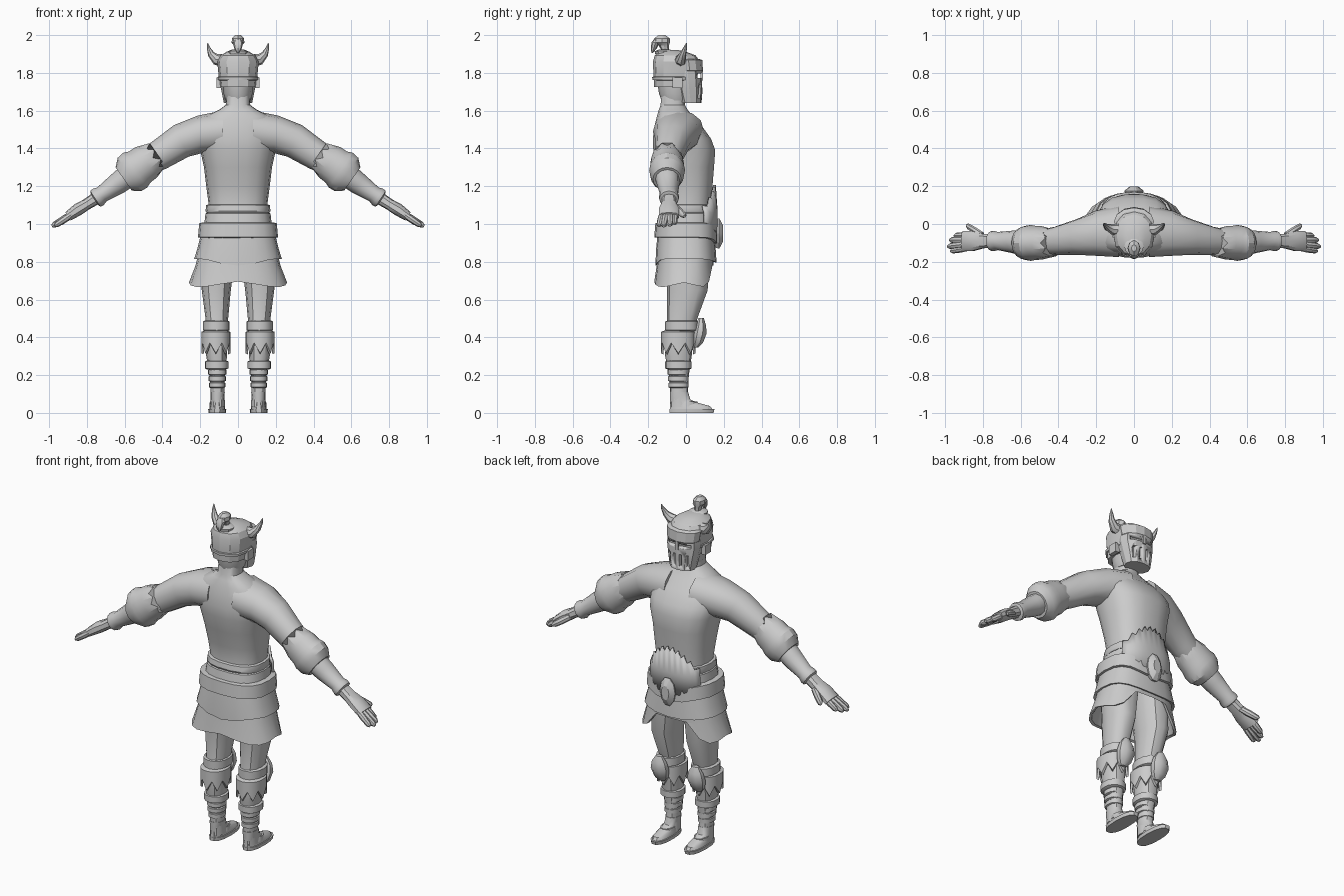
import bpy, bmesh, math
from math import sin, cos, pi, radians

grey = bpy.data.materials.new("plain_grey")
grey.diffuse_color = (0.6, 0.6, 0.6, 1)


def finish(name, bm, mirror=False, thick=0, angle=35):
    bmesh.ops.recalc_face_normals(bm, faces=bm.faces)
    me = bpy.data.meshes.new(name)
    bm.to_mesh(me)
    bm.free()
    ob = bpy.data.objects.new(name, me)
    bpy.context.collection.objects.link(ob)
    me.materials.append(grey)
    bpy.context.view_layer.objects.active = ob
    for o in bpy.context.selected_objects:
        o.select_set(False)
    ob.select_set(True)
    bpy.ops.object.shade_smooth_by_angle(angle=radians(angle))
    if thick:
        ob.modifiers.new("thickness", 'SOLIDIFY').thickness = thick
    if mirror:
        ob.modifiers.new("mirror", 'MIRROR')
    return ob


def loft(name, rings, n=12, power=2.0, mirror=False, caps=True, phase=0.0, **kw):
    """Ring: (x, y, z, half width, half depth, tilt in degrees, edge function)."""
    bm = bmesh.new()
    loops = []
    for r in rings:
        x, y, z, ru, rv = r[:5]
        t = radians(r[5]) if len(r) > 5 else 0
        edge = r[6] if len(r) > 6 else (lambda a: 0)
        loop = []
        for k in range(n):
            a = 2 * pi * (k + phase) / n
            c, s = cos(a), sin(a)
            u = math.copysign(abs(c) ** (2 / power), c) * ru
            v = math.copysign(abs(s) ** (2 / power), s) * rv
            e = edge(a)
            loop.append(bm.verts.new((x + u * cos(t) - e * sin(t), y + v, z + u * sin(t) + e * cos(t))))
        loops.append(loop)
    for A, B in zip(loops, loops[1:]):
        for k in range(n):
            bm.faces.new((A[k], A[(k + 1) % n], B[(k + 1) % n], B[k]))
    if caps:
        bm.faces.new(loops[0])
        bm.faces.new(loops[-1])
    return finish(name, bm, mirror, **kw)


def span(z, rx, y0, y1, *edge, x=0):
    """Level ring given by its back and front depth."""
    return (x, (y0 + y1) / 2, z, rx, (y1 - y0) / 2, 0, *edge)


def box(name, c, d, mirror=False):
    bm = bmesh.new()
    bmesh.ops.create_cube(bm, size=1)
    for v in bm.verts:
        v.co = [v.co[i] * d[i] + c[i] for i in range(3)]
    return finish(name, bm, mirror)


def zigzag(n, amp):
    return lambda a: amp * (round(a * n / (2 * pi)) % 2)


# Torso and neck
loft("torso", [span(1.0, .165, -.13, .13), span(1.1, .155, -.115, .135), span(1.2, .168, -.13, .142),
               span(1.3, .18, -.155, .15), span(1.39, .2, -.175, .157), span(1.45, .21, -.178, .135),
               span(1.52, .2, -.168, .085), span(1.57, .17, -.155, .035), span(1.605, .1, -.145, .01),
               span(1.63, .065, -.135, -.005), span(1.72, .06, -.13, 0)], n=18, power=2.5)

# Arms, elbow guards and forearms
loft("arm", [(.08, -.04, 1.49, .11, .135, 90), (.2, -.048, 1.475, .1, .12, 83), (.3, -.068, 1.44, .092, .095, 65),
             (.42, -.09, 1.362, .08, .075, 56), (.52, -.1, 1.3, .065, .065, 55)], mirror=True, power=2.2)
loft("elbow_guard", [(.45, -.1, 1.35, .08, .075, 55, zigzag(16, .03)), (.485, -.1, 1.327, .098, .088, 55),
                     (.52, -.1, 1.302, .1, .09, 55), (.545, -.1, 1.285, .112, .095, 55),
                     (.575, -.1, 1.262, .108, .09, 55), (.605, -.1, 1.238, .075, .075, 55)],
     n=16, mirror=True, angle=25)
loft("forearm", [(.59, -.1, 1.25, .062, .065, 55), (.64, -.095, 1.212, .058, .06, 55),
                 (.72, -.09, 1.157, .044, .048, 56), (.74, -.09, 1.143, .052, .054, 57),
                 (.755, -.09, 1.133, .05, .052, 57), (.76, -.09, 1.13, .035, .04, 57)], mirror=True)

# Hands
loft("palm", [(.745, -.09, 1.14, .034, .036, 57), (.8, -.09, 1.105, .03, .04, 58),
              (.85, -.09, 1.075, .033, .054, 58), (.9, -.09, 1.04, .026, .056, 55)], n=10, power=2.5, mirror=True)


def finger(name, y0, y1, x1, z1, r, x0=.87, z0=1.058):
    t = 90 - math.degrees(math.atan2(z0 - z1, x1 - x0))
    pts = [(0, .9), (.45, 1), (.88, .85), (1, .4)]
    loft(name, [(x0 + (x1 - x0) * f, y0 + (y1 - y0) * f, z0 + (z1 - z0) * f, r * s, r * s, t) for f, s in pts],
         n=8, mirror=True)


finger("little_finger", -.125, -.143, .97, .99, .018)
finger("ring_finger", -.105, -.118, .985, .988, .019)
finger("middle_finger", -.083, -.085, .975, .992, .019)
finger("index_finger", -.06, -.062, .95, 1.0, .018)
finger("thumb", -.06, -.008, .885, 1.04, .02, x0=.8, z0=1.095)

# Waist wraps and belt
loft("waist_wrap_upper", [span(1.06, .168, -.13, .14), span(1.07, .172, -.135, .145),
                          span(1.1, .168, -.13, .145), span(1.105, .15, -.11, .13)], n=18, power=2.5)
loft("waist_wrap_lower", [span(.99, .18, -.145, .15), span(1.055, .172, -.135, .148),
                          span(1.065, .155, -.12, .13)], n=18, power=2.5)
droop = lambda a: -.035 * max(0, sin(a)) ** 6
loft("belt", [span(.925, .19, -.14, .14, droop), span(.93, .212, -.168, .168, droop),
              span(1.005, .205, -.162, .165, droop), span(1.01, .17, -.13, .14, droop)], n=20, power=2.6)

# Layered skirt with shaped hems, each with an inner face
hem_a = lambda a: -.035 * max(0, -sin(a)) ** 8 - .02 * max(0, sin(a)) ** 4
hem_b = lambda a: -.025 * abs(sin(2 * a)) + .15 * max(0, sin(a)) ** 8 + .005 * max(0, -sin(a)) ** 4
loft("skirt_upper", [span(.95, .195, -.15, .15), span(.87, .215, -.158, .157), span(.815, .232, -.162, .162, hem_a),
                     span(.82, .215, -.147, .147, hem_a), span(.94, .18, -.13, .13)], n=20, power=2.6, caps=False)
loft("skirt_lower", [span(.88, .2, -.145, .145), span(.78, .225, -.155, .145), span(.69, .26, -.168, .145, hem_b),
                     span(.695, .245, -.155, .132, hem_b), span(.86, .18, -.13, .13)], n=20, power=2.6, caps=False)

# Ragged fur panel on the belly
bm = bmesh.new()
cols = []
for k in range(-9, 10):
    f = k / 9
    x, y = .165 * f, .156 * (1 - abs(f * .9) ** 2.6) ** (1 / 2.6)
    top = 1.07 + .11 * (1 - f * f) + .028 * (k % 2)
    cols.append([bm.verts.new((x * s, y + o, z)) for z, s, o in ((.94, 1.05, .01), (1.06, 1, .012), (top, .95, .002))])
for A, B in zip(cols, cols[1:]):
    for i in (0, 1):
        bm.faces.new((A[i], A[i + 1], B[i + 1], B[i]))
finish("fur_panel", bm, thick=.014)

# Oval buckle
bm = bmesh.new()
prev = None
for s, y in ((.9, .15), (1, .175), (.8, .185), (.5, .197)):
    ring = [bm.verts.new((.05 * s * cos(k * pi / 5), y, .95 + .085 * s * sin(k * pi / 5))) for k in range(10)]
    if prev:
        for k in range(10):
            bm.faces.new((prev[k], prev[(k + 1) % 10], ring[(k + 1) % 10], ring[k]))
    prev = ring
bm.faces.new(prev)
finish("buckle", bm, angle=20)

# Legs
loft("leg", [span(.9, .095, -.12, .12, x=.1), span(.65, .077, -.1, .115, x=.115), span(.5, .06, -.1, .06, x=.112),
             span(.4, .06, -.115, .04, x=.115), span(.3, .055, -.11, .03, x=.113), span(.2, .04, -.09, .015, x=.11),
             span(.1, .036, -.083, .01, x=.108), span(.03, .04, -.085, .03, x=.108)], mirror=True, power=2.2)


def band(name, z0, z1, r, y0, y1, x=.113, edge=None):
    e = (edge,) if edge else ()
    loft(name, [span(z0, r - .012, y0 + .012, y1 - .012, *e, x=x), span(z0 + .006, r, y0, y1, *e, x=x),
                span(z1 - .006, r, y0, y1, x=x), span(z1, r - .015, y0 + .015, y1 - .015, x=x)],
         n=16, power=2.2, mirror=True)


band("knee_band", .432, .49, .071, -.11, .065, x=.115)
band("shin_fur", .31, .435, .077, -.132, .05, x=.117, edge=zigzag(16, .055))
band("shin_band", .23, .278, .063, -.11, .03)
for i in range(3):
    band("ankle_wrap", .13 + .034 * i, .165 + .034 * i, .043 + .003 * i, -.092 - .003 * i, .014, x=.11)
loft("knee_pad", [span(.345, .02, .035, .065, x=.12), span(.37, .042, .03, .092, x=.12),
                  span(.42, .055, .035, .112, x=.12), span(.465, .045, .05, .108, x=.12),
                  span(.502, .02, .065, .095, x=.12)], n=8, phase=.5, mirror=True)

# Shoes
loft("shoe_sole", [span(0, .046, -.09, .148, x=.11), span(.02, .048, -.09, .153, x=.11)], n=14, power=2.4, mirror=True)
loft("shoe", [span(.018, .042, -.088, .143, x=.11), span(.036, .04, -.086, .13, x=.11), span(.052, .036, -.085, .07, x=.11),
              span(.07, .036, -.085, .025, x=.109), span(.11, .038, -.086, .012, x=.108)], n=14, power=2.3, mirror=True)
loft("shoe_strap", [span(.035, .042, -.05, .06, x=.11), span(.06, .039, -.04, .06, x=.11)], n=12, mirror=True)

# Helmet: neck guard, dome, brow and visor
loft("neck_guard", [span(1.655, .065, -.13, .02), span(1.69, .077, -.143, .03), span(1.74, .082, -.15, .04)])
loft("helmet_dome", [span(1.725, .095, -.168, .045), span(1.78, .102, -.172, .06), span(1.86, .11, -.175, .075),
                     span(1.893, .092, -.165, .05), span(1.912, .06, -.14, 0), span(1.92, .03, -.12, -.04)],
     n=12, power=2.3, angle=25)
loft("helmet_rim", [span(1.76, .1, -.165, .045), span(1.763, .107, -.178, .05), span(1.778, .108, -.179, .05),
                    span(1.782, .1, -.165, .045)], n=12, power=2.3)
loft("brow", [span(1.8, .085, -.03, .082), span(1.812, .1, -.05, .09), span(1.868, .106, -.06, .086),
              span(1.874, .09, -.05, .07)], n=12, power=2.0, angle=20)
visor = loft("visor", [span(1.64, .075, -.03, .082), span(1.7, .087, -.05, .087), span(1.77, .1, -.06, .084),
                       span(1.81, .1, -.06, .08)], n=12, power=2.3, angle=20)
slots = [box("slot_cutter", (x, .08, 1.7), (.014, .05, .07)) for x in (-.056, -.02, .02, .056)]
slots.append(box("slot_cutter", (0, .08, 1.785), (.15, .06, .022)))
for s in slots:
    m = visor.modifiers.new("slot", 'BOOLEAN')
    m.operation, m.object, m.solver = 'DIFFERENCE', s, 'EXACT'
    bpy.context.view_layer.objects.active = visor
    bpy.ops.object.modifier_apply(modifier=m.name)
    bpy.data.objects.remove(s)
box("nose_ridge", (0, .083, 1.785), (.018, .012, .05))
box("ear_block", (.102, -.045, 1.747), (.026, .055, .055), mirror=True)

# Horns
loft("horn", [(.085, -.03, 1.865, .034, .032, 90), (.118, -.028, 1.872, .029, .028, 110),
              (.143, -.018, 1.9, .018, .019, 145), (.155, -.006, 1.93, .01, .011, 165),
              (.161, .002, 1.957, .002, .002, 175)], n=8, mirror=True)

# Topknot with its tie and falling tail
loft("topknot_tie", [span(1.9, .05, -.165, -.07), span(1.915, .052, -.168, -.07), span(1.925, .03, -.14, -.085)], n=10)
loft("topknot", [span(1.92, .018, -.13, -.09), span(1.945, .02, -.145, -.09), span(1.96, .034, -.172, -.085),
                 span(1.982, .032, -.17, -.085), span(2.0, .014, -.145, -.11)], n=8)
loft("topknot_tail", [span(1.985, .012, -.165, -.135), span(1.96, .027, -.183, -.14), span(1.93, .02, -.186, -.155),
                      span(1.905, .004, -.183, -.175)], n=8)
